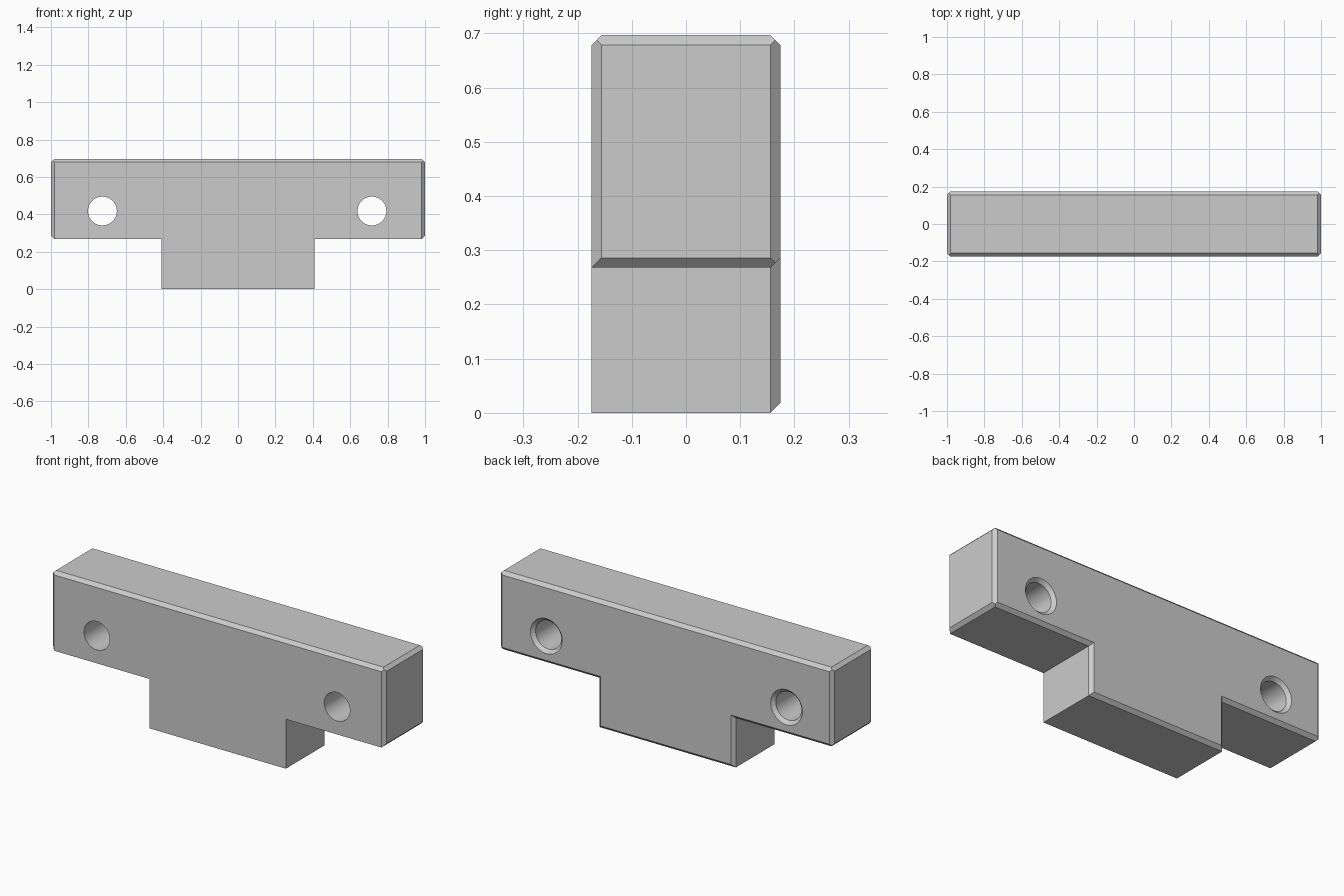
import bpy, bmesh
from math import cos, sin, tau

cube = bpy.data.objects.get("Cube")
if cube:
    bpy.data.objects.remove(cube, do_unlink=True)

HALF, DEPTH, TOP = 1.0, 0.174, 0.697   # half width, half depth, height
STEM, STEP, C = 0.409, 0.268, 0.018    # stem half width, step height, chamfer
HOLE_Z, HOLE_R, SIDES = 0.418, 0.077, 64

grey = bpy.data.materials.new("light_grey")
grey.use_nodes = True
grey.diffuse_color = (0.6, 0.6, 0.6, 1)
grey.node_tree.nodes["Principled BSDF"].inputs["Base Color"].default_value = (0.6, 0.6, 0.6, 1)


def loft(bm, rings):
    """Skin a list of closed rings, leaving both ends open."""
    rings = [[bm.verts.new(p) for p in ring] for ring in rings]
    for a, b in zip(rings, rings[1:]):
        for i in range(len(a)):
            j = (i + 1) % len(a)
            bm.faces.new((a[i], a[j], b[j], b[i]))


def section(y, upper, lower):
    """T outline, inset on its top and ends (upper) and underside (lower)."""
    x, s = HALF - upper, STEM - lower
    top, step = TOP - upper, STEP + lower
    # The corner cuts shrink to nothing where the chamfers mitre
    cut_top = max(C - 2 * upper, 0)
    cut_low = max(C - upper - lower, 0)
    right = [(s, lower), (s, step), (x - cut_low, step), (x, step + cut_low),
             (x, top - cut_top), (x - cut_top, top)]
    outline = right + [(-px, z) for px, z in reversed(right)]
    return [(px, y, z) for px, z in outline]


def circle(x, y, r):
    angles = [tau * i / SIDES for i in range(SIDES)]
    return [(x + r * cos(a), y, HOLE_Z + r * sin(a)) for a in angles]


bm = bmesh.new()

# T-shaped walls: all edges chamfered at the back, only top and ends in front
front = [section(t - DEPTH, C - t, 0) for t in (0, C / 2, C)]
back = [section(DEPTH - t, C - t, C - t) for t in (C, C / 2, 0)]
loft(bm, front + back)

# Through holes, countersunk at the back
for x in (-0.725, 0.716):
    loft(bm, [circle(x, -DEPTH, HOLE_R), circle(x, DEPTH - C, HOLE_R),
              circle(x, DEPTH, HOLE_R + C)])
bmesh.ops.remove_doubles(bm, verts=bm.verts, dist=1e-5)

# Flat front and back, filled around the holes
for side in (-1, 1):
    rim = [e for e in bm.edges if e.is_boundary
           and all(abs(v.co.y - side * DEPTH) < 1e-5 for v in e.verts)]
    bmesh.ops.triangle_fill(bm, edges=rim, use_beauty=True, normal=(0, side, 0))
bmesh.ops.recalc_face_normals(bm, faces=bm.faces)

mesh = bpy.data.meshes.new("t_block")
bm.to_mesh(mesh)
bm.free()
mesh.materials.append(grey)
block = bpy.data.objects.new("t_block", mesh)
bpy.context.collection.objects.link(block)

# Smooth hole walls, crisp chamfers
bpy.ops.object.select_all(action='DESELECT')
block.select_set(True)
bpy.context.view_layer.objects.active = block
bpy.ops.object.shade_smooth_by_angle(angle=0.5)
